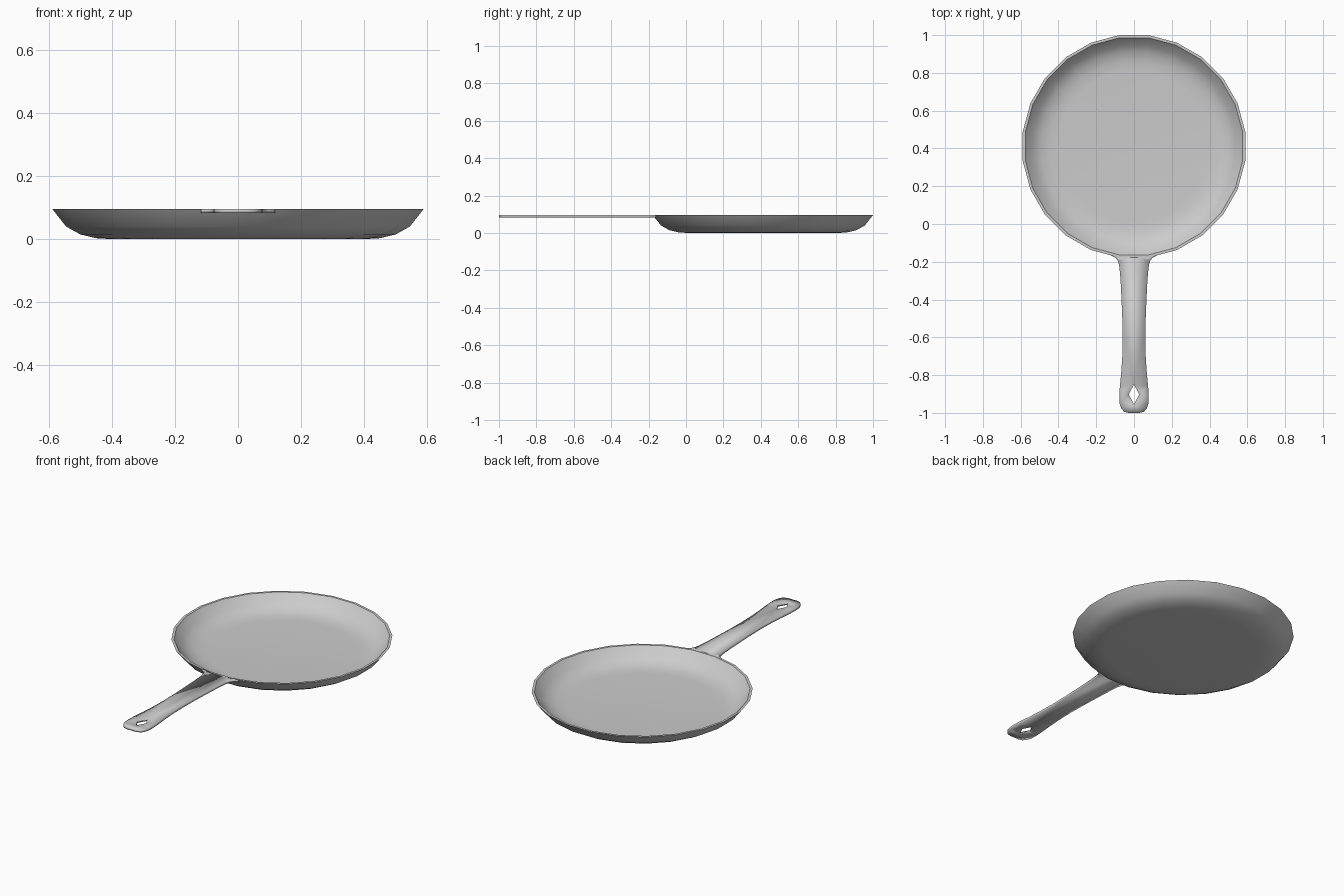
import bpy, bmesh, math

if "Cube" in bpy.data.objects:
    bpy.data.objects.remove(bpy.data.objects["Cube"])

SIDES = 24
CENTRE_Y = 0.411
TOP = 0.096


def make_object(name, bm):
    mesh = bpy.data.meshes.new(name)
    bm.to_mesh(mesh)
    bm.free()
    obj = bpy.data.objects.new(name, mesh)
    bpy.context.collection.objects.link(obj)
    return obj


def smooth(obj):
    bpy.ops.object.select_all(action='DESELECT')
    obj.select_set(True)
    bpy.context.view_layer.objects.active = obj
    bpy.ops.object.shade_smooth_by_angle(angle=math.radians(35))


# Pan: wall profile (half width across flats, z), outside base to inside floor
profile = [(0.40, 0.0), (0.45, 0.003), (0.50, 0.015), (0.545, 0.04), (0.589, TOP),
           (0.575, TOP), (0.534, 0.049), (0.493, 0.026), (0.447, 0.015), (0.40, 0.012)]
bm = bmesh.new()
rings = []
for r, z in profile:
    radius = r / math.cos(math.pi / SIDES)
    ring = []
    for i in range(SIDES):
        a = (i + 0.5) * math.tau / SIDES
        ring.append(bm.verts.new((radius * math.cos(a),
                                  CENTRE_Y + radius * math.sin(a), z)))
    rings.append(ring)
for lower, upper in zip(rings, rings[1:]):
    for i in range(SIDES):
        j = (i + 1) % SIDES
        bm.faces.new((lower[i], lower[j], upper[j], upper[i]))
bm.faces.new(rings[0][::-1])
bm.faces.new(rings[-1])
bmesh.ops.recalc_face_normals(bm, faces=bm.faces)
smooth(make_object("pan", bm))

# Handle: right half outline with half of the diamond hanging hole, mirrored
outline = [(0, -0.168), (0.078, -0.168), (0.118, -0.160), (0.118, -0.168),
           (0.098, -0.178), (0.084, -0.197), (0.077, -0.23), (0.071, -0.30),
           (0.066, -0.40), (0.062, -0.50), (0.060, -0.60), (0.062, -0.70),
           (0.068, -0.79), (0.075, -0.86), (0.078, -0.91), (0.076, -0.95),
           (0.067, -0.978), (0.052, -0.994), (0.028, -1.0), (0, -1.0),
           (0, -0.955), (0.028, -0.902), (0, -0.85)]
bm = bmesh.new()
face = bm.faces.new([bm.verts.new((x, y, TOP)) for x, y in outline])
face.normal_update()
if face.normal.z < 0:
    face.normal_flip()
bmesh.ops.triangulate(bm, faces=[face])
handle = make_object("handle", bm)
mirror = handle.modifiers.new("mirror", 'MIRROR')
mirror.use_axis[0] = True
thick = handle.modifiers.new("thickness", 'SOLIDIFY')
thick.thickness = 0.013
thick.offset = -1
smooth(handle)
